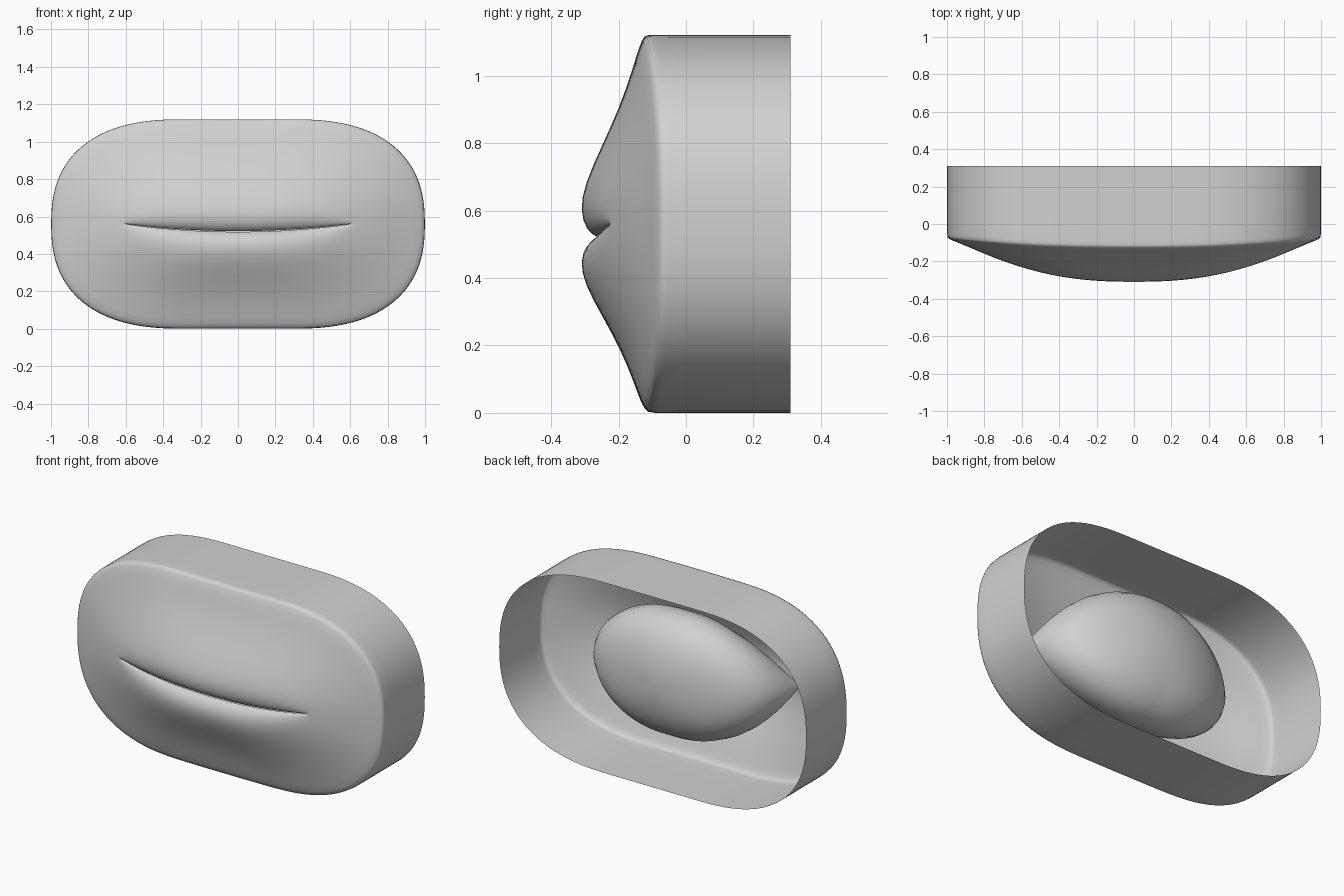
import bpy
import bmesh
import math

default_cube = bpy.data.objects.get("Cube")
if default_cube:
    bpy.data.objects.remove(default_cube)

SEGMENTS = 80
MID_HEIGHT = 0.56

clay = bpy.data.materials.new("light grey clay")
clay.use_nodes = True
clay.diffuse_color = (0.64, 0.64, 0.64, 1)
clay.node_tree.nodes["Principled BSDF"].inputs["Base Color"].default_value = clay.diffuse_color


def ring_points(flat, width, height, y_mid, y_side, sag, roundness):
    """Outline with a straight share and round ends; depth and centre line bend."""
    points = []
    for i in range(SEGMENTS):
        angle = math.tau * (i + 0.5) / SEGMENTS
        across = math.cos(angle)
        bend = max(0, abs(across) - flat) / (1 - flat)
        up = math.copysign((1 - bend ** roundness) ** (1 / roundness), math.sin(angle))
        bulge = 1 - abs(across) ** 2.4
        points.append((width * across,
                       y_side + (y_mid - y_side) * bulge,
                       MID_HEIGHT + height * up - sag * (1 - across * across)))
    return points


def loft(name, rings, flat, closed_end=None):
    """Skin a stack of rings, optionally closing the last one to a point."""
    bm = bmesh.new()
    loops = [[bm.verts.new(p) for p in ring_points(flat, *ring)] for ring in rings]
    for first, second in zip(loops, loops[1:]):
        for i in range(SEGMENTS):
            j = (i + 1) % SEGMENTS
            bm.faces.new((first[i], first[j], second[j], second[i]))
    if closed_end:
        tip = bm.verts.new(closed_end)
        for i in range(SEGMENTS):
            bm.faces.new((loops[-1][i], loops[-1][(i + 1) % SEGMENTS], tip))
    mesh = bpy.data.meshes.new(name)
    bm.to_mesh(mesh)
    bm.free()
    mesh.materials.append(clay)
    mesh.shade_smooth()
    part = bpy.data.objects.new(name, mesh)
    bpy.context.collection.objects.link(part)
    smooth = part.modifiers.new("smooth surface", "SUBSURF")
    smooth.levels = smooth.render_levels = 1
    return part


# Columns: half width, half height, y at middle, y at sides, sag, roundness
slit = (0.6, 0.002, -0.265, -0.222, 0.04, 1.8)

# Open-backed wall, bevelled rim, domed front and rolled lips
loft("face_shell", [
    (1, 0.56, 0.31, 0.31, 0, 2.45),
    (1, 0.56, -0.09, -0.05, 0, 2.45),
    (1, 0.56, -0.113, -0.072, 0, 2.45),
    (0.987, 0.549, -0.13, -0.083, -0.009, 2.45),
    (0.89, 0.46, -0.158, -0.12, 0, 2.4),
    (0.8, 0.36, -0.195, -0.16, 0.01, 2.3),
    (0.71, 0.25, -0.25, -0.195, 0.02, 2.2),
    (0.65, 0.15, -0.3, -0.215, 0.03, 2.1),
    (0.62, 0.075, -0.315, -0.225, 0.035, 2),
    (0.605, 0.02, -0.295, -0.227, 0.04, 1.9),
    slit,
], flat=0.3)

# Hollow pocket behind the lips, pinched at the corners
loft("mouth_pocket", [
    slit,
    (0.6, 0.02, -0.23, -0.215, 0.04, 1.9),
    (0.6, 0.13, -0.19, -0.2, 0.02, 1.8),
    (0.6, 0.26, -0.13, -0.15, 0, 1.75),
    (0.595, 0.345, -0.03, -0.05, -0.02, 1.8),
    (0.57, 0.372, 0.08, 0.05, -0.025, 1.85),
    (0.5, 0.335, 0.18, 0.15, -0.025, 1.9),
    (0.36, 0.24, 0.25, 0.23, -0.025, 2),
    (0.18, 0.12, 0.285, 0.28, -0.025, 2),
], flat=0.08, closed_end=(0, 0.295, MID_HEIGHT + 0.025))
